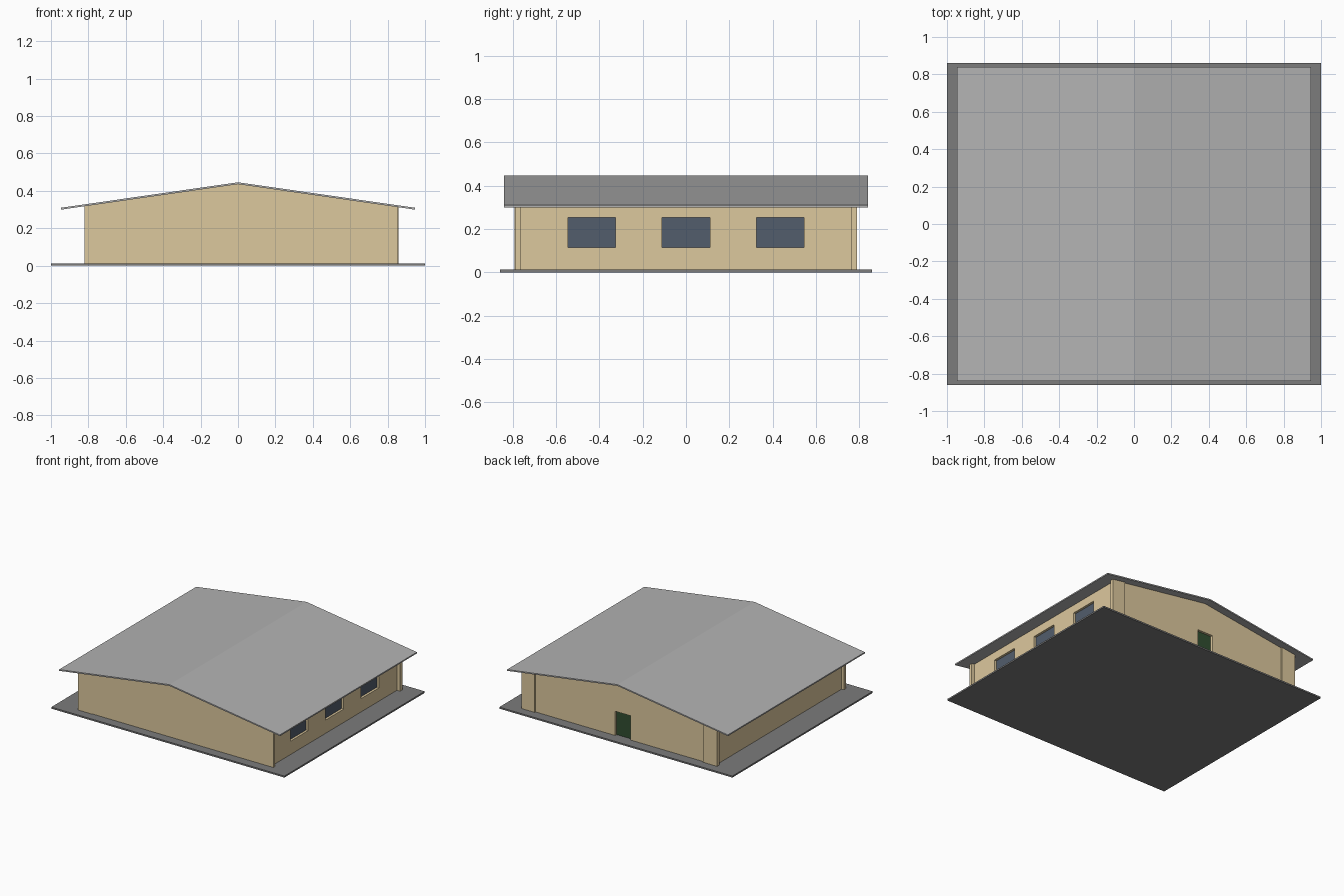
import bpy, bmesh
from mathutils import Vector

if "Cube" in bpy.data.objects:
    bpy.data.objects.remove(bpy.data.objects["Cube"])


def material(name, rgb):
    m = bpy.data.materials.new(name)
    m.diffuse_color = (*rgb, 1)
    m.use_nodes = True
    m.node_tree.nodes["Principled BSDF"].inputs["Base Color"].default_value = m.diffuse_color
    return m


TAN = material("plaster", (0.72, 0.58, 0.34))
GLASS = material("window_glass", (0.085, 0.11, 0.15))
GREEN = material("door_green", (0.03, 0.075, 0.03))
ROOF = material("roof_grey", (0.45, 0.45, 0.45))
SLAB = material("slab_grey", (0.2, 0.2, 0.2))


def prism(name, profile, y0, y1, mat=None):
    """Extrude an (x, z) profile along y."""
    bm = bmesh.new()
    face = bm.faces.new([bm.verts.new((x, y0, z)) for x, z in profile])
    ext = bmesh.ops.extrude_face_region(bm, geom=[face])["geom"]
    verts = [v for v in ext if isinstance(v, bmesh.types.BMVert)]
    bmesh.ops.translate(bm, verts=verts, vec=Vector((0, y1 - y0, 0)))
    bmesh.ops.recalc_face_normals(bm, faces=bm.faces)
    mesh = bpy.data.meshes.new(name)
    bm.to_mesh(mesh)
    bm.free()
    ob = bpy.data.objects.new(name, mesh)
    bpy.context.collection.objects.link(ob)
    if mat:
        mesh.materials.append(mat)
    return ob


def box(name, x0, x1, y0, y1, z0, z1, mat=None):
    return prism(name, [(x0, z0), (x1, z0), (x1, z1), (x0, z1)], y0, y1, mat)


def cut(target, *dims):
    """Cut a box-shaped opening through a wall."""
    c = box("opening_cutter", *dims)
    c.hide_render = True
    c.hide_viewport = True
    c.display_type = 'WIRE'
    mod = target.modifiers.new("opening", 'BOOLEAN')
    mod.operation = 'DIFFERENCE'
    mod.solver = 'EXACT'
    mod.object = c


FLOOR, RIDGE, SLOPE, THICK = 0.012, 0.446, 0.144, 0.01


def under(x):
    """Height of the roof underside at x."""
    return RIDGE - THICK - SLOPE * abs(x)


# Ground slab
box("base_slab", -1, 1, -0.86, 0.86, 0, FLOOR, SLAB)

# Folded thin roof
E = 0.947
prism("roof", [(-E, under(E)), (0, under(0)), (E, under(E)),
               (E, under(E) + THICK), (0, RIDGE), (-E, under(E) + THICK)],
      -0.84, 0.84, ROOF)


def gable(name, x0, x1, y0, y1):
    return prism(name, [(x0, FLOOR), (x1, FLOOR), (x1, under(x1)),
                        (0, under(0)), (x0, under(x0))], y0, y1, TAN)


# Gable walls, the back one with a recessed door
gable("front_wall", -0.80, 0.855, -0.788, -0.765)
back = gable("back_wall", -0.80, 0.83, 0.75, 0.78)
cut(back, -0.068, 0.062, 0.7, 0.85, 0.0, 0.2)
box("door", -0.068, 0.062, 0.752, 0.762, FLOOR, 0.2, GREEN)

# Side walls
WALL_Y = 0.77
box("left_wall", -0.80, -0.77, -WALL_Y, 0.76, FLOOR, under(0.80), TAN)
right = box("right_wall", 0.80, 0.83, -WALL_Y, 0.76, FLOOR, under(0.83), TAN)

# Recessed windows on the right side
for i, y in enumerate((-0.435, 0, 0.435)):
    cut(right, 0.7, 0.9, y - 0.11, y + 0.11, 0.115, 0.253)
    box(f"window_{i + 1}", 0.802, 0.812, y - 0.11, y + 0.11, 0.115, 0.253, GLASS)

# Corner piers standing slightly proud of the walls
for name, x0, x1, y0, y1 in (
        ("pier_front_left", -0.82, -0.70, -0.792, -0.765),
        ("pier_back_left", -0.82, -0.70, 0.763, 0.79),
        ("pier_back_right", 0.745, 0.857, 0.763, 0.79)):
    prism(name, [(x0, FLOOR), (x1, FLOOR), (x1, under(x1)), (x0, under(x0))],
          y0, y1, TAN)
